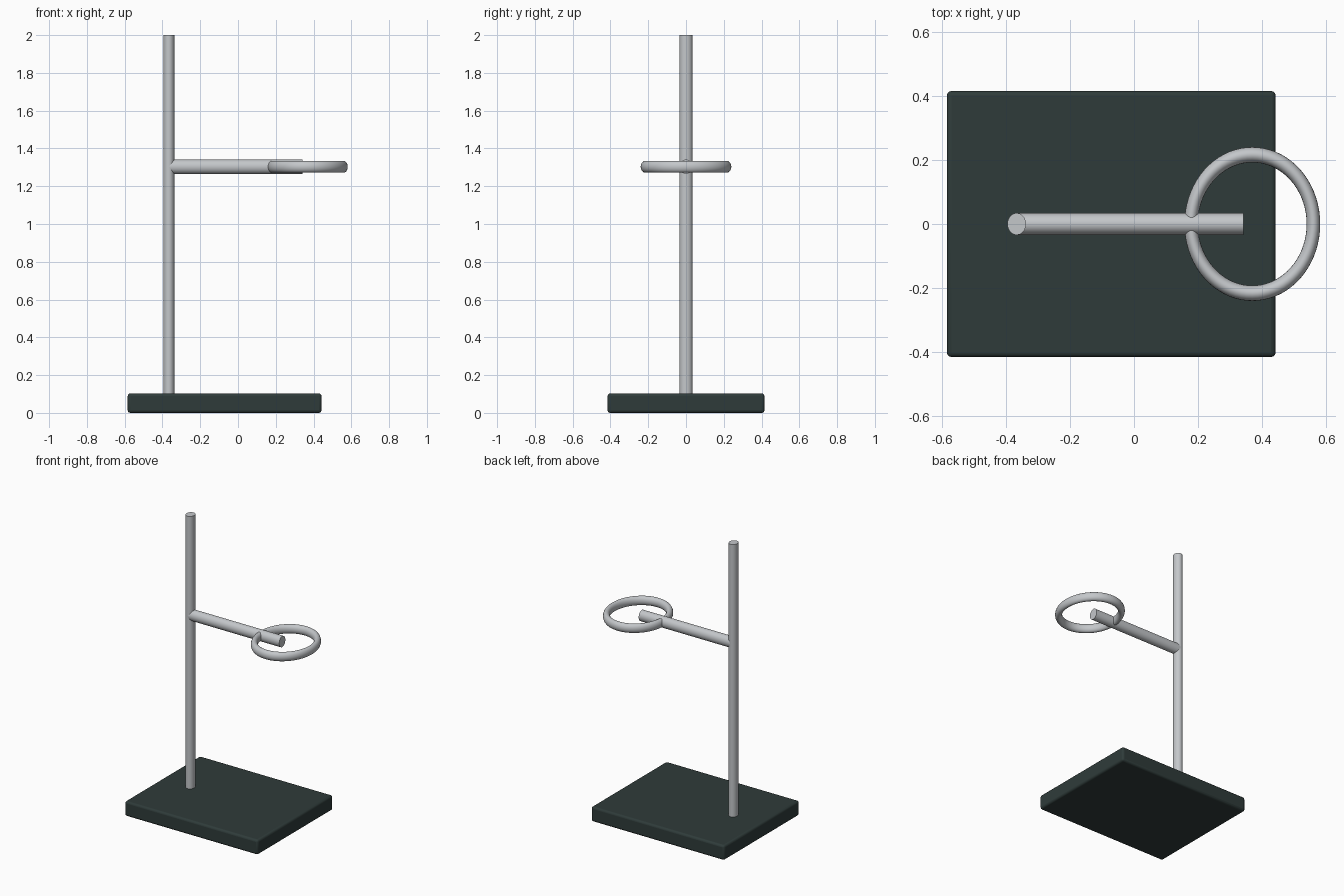
import bpy
import math

if "Cube" in bpy.data.objects:
    bpy.data.objects.remove(bpy.data.objects["Cube"])


def material(name, rgb):
    mat = bpy.data.materials.new(name)
    mat.diffuse_color = (*rgb, 1.0)
    mat.use_nodes = True
    mat.node_tree.nodes["Principled BSDF"].inputs["Base Color"].default_value = mat.diffuse_color
    return mat


steel = material("brushed steel", (0.55, 0.57, 0.59))
dark = material("dark green grey", (0.028, 0.044, 0.042))


def finish(name, mat, scale=None):
    """Name, scale, colour and smooth the active object."""
    ob = bpy.context.object
    ob.name = name
    if scale:
        ob.scale = scale
    bpy.ops.object.transform_apply(location=False, rotation=True, scale=True)
    ob.data.materials.append(mat)
    bpy.ops.object.shade_smooth_by_angle(angle=math.radians(35))
    return ob


POLE_X = -0.366
ARM_Z = 1.303

# Base plate with softly rounded edges
bpy.ops.mesh.primitive_cube_add(size=1, location=(-0.071, 0, 0.0515))
base = finish("base_plate", dark, (1.026, 0.83, 0.103))
bevel = base.modifiers.new("rounded edges", 'BEVEL')
bevel.width = 0.014
bevel.segments = 3

# Upright pole, set into the base
bpy.ops.mesh.primitive_cylinder_add(vertices=48, radius=1, depth=1,
                                    location=(POLE_X, 0, 1.025))
finish("upright_pole", steel, (0.029, 0.034, 1.95))

# Horizontal arm, starting at the pole's axis
ARM_END = 0.341
bpy.ops.mesh.primitive_cylinder_add(vertices=48, radius=1, depth=1,
                                    location=((POLE_X + ARM_END) / 2, 0, ARM_Z),
                                    rotation=(0, math.pi / 2, 0))
finish("support_arm", steel, (0.038, 0.034, ARM_END - POLE_X))

# Slightly oval ring crossing the arm
bpy.ops.mesh.primitive_torus_add(major_radius=0.90, minor_radius=0.10,
                                 major_segments=72, minor_segments=20,
                                 location=(0.369, 0, ARM_Z))
finish("support_ring", steel, (0.212, 0.24, 0.31))
